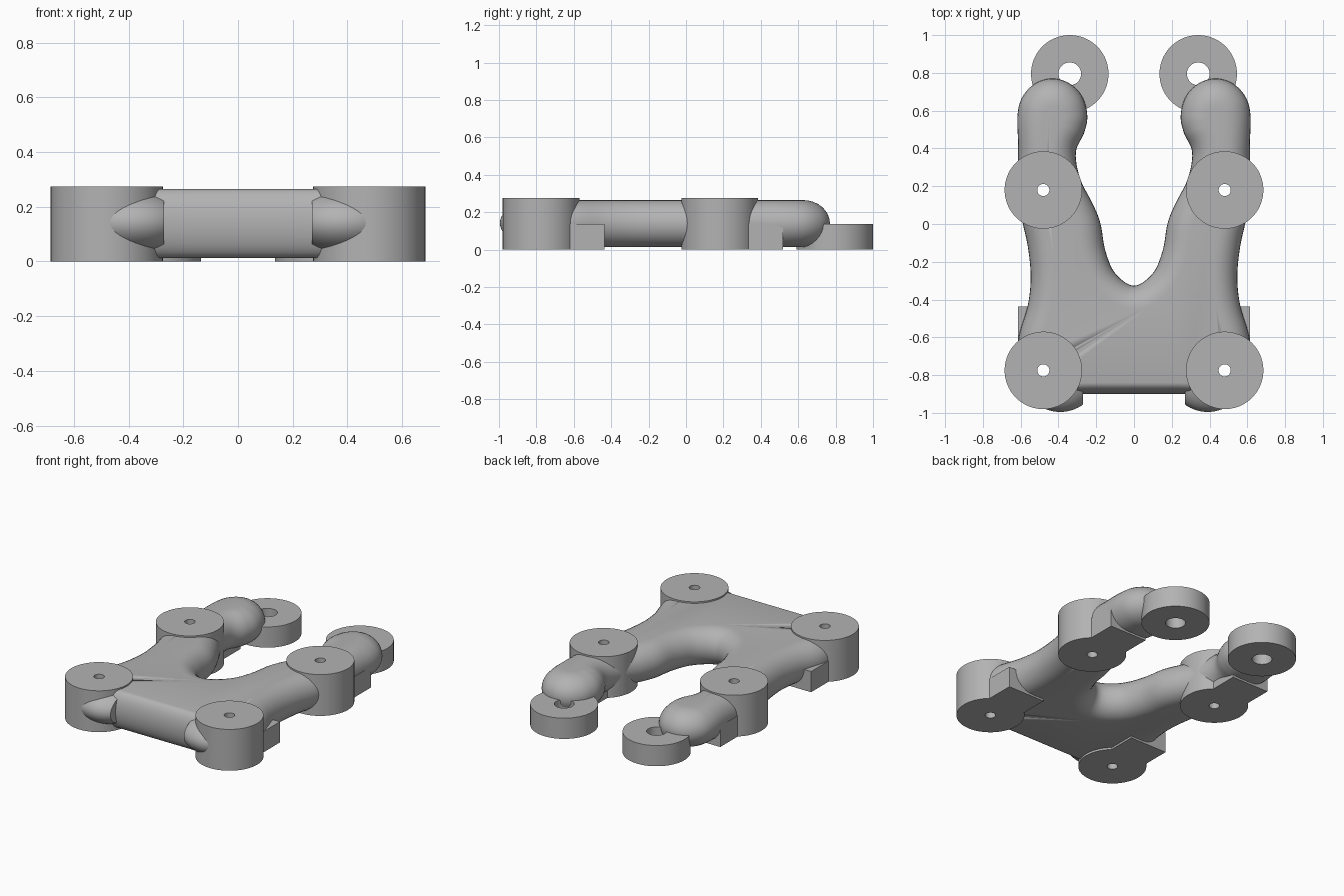
import bpy, bmesh
from math import sin, cos, pi, sqrt
from mathutils import Vector

cube = bpy.data.objects.get("Cube")
if cube:
    bpy.data.objects.remove(cube, do_unlink=True)

grey = bpy.data.materials.new("plain_grey")
grey.use_nodes = True
colour = (0.45, 0.45, 0.45, 1)
grey.diffuse_color = colour
grey.node_tree.nodes["Principled BSDF"].inputs["Base Color"].default_value = colour

POST_R, POST_X, POST_H = 0.205, 0.48, 0.275
POST_YS = {"front": -0.775, "rear": 0.18}


def finish(name, bm, angle=0.6):
    bmesh.ops.recalc_face_normals(bm, faces=bm.faces)
    mesh = bpy.data.meshes.new(name)
    bm.to_mesh(mesh)
    bm.free()
    mesh.materials.append(grey)
    obj = bpy.data.objects.new(name, mesh)
    bpy.context.collection.objects.link(obj)
    bpy.ops.object.select_all(action="DESELECT")
    bpy.context.view_layer.objects.active = obj
    obj.select_set(True)
    bpy.ops.object.shade_smooth_by_angle(angle=angle)
    return obj


def bridge(bm, a, b):
    n = len(a)
    for i in range(n):
        j = (i + 1) % n
        bm.faces.new((a[i], a[j], b[j], b[i]))


def ring_post(name, x, y, radius, hole, height, n=96):
    """Upright disc with a hole through it."""
    bm = bmesh.new()
    rings = [[bm.verts.new((x + r * cos(2 * pi * i / n), y + r * sin(2 * pi * i / n), z))
              for i in range(n)]
             for r, z in ((radius, 0), (radius, height), (hole, height), (hole, 0))]
    for k in range(4):
        bridge(bm, rings[k], rings[(k + 1) % 4])
    return finish(name, bm)


def block(name, x0, x1, y0, y1, z1):
    bm = bmesh.new()
    bmesh.ops.create_cube(bm, size=1)
    for v in bm.verts:
        v.co = ((x0 + x1) / 2 + v.co.x * (x1 - x0),
                (y0 + y1) / 2 + v.co.y * (y1 - y0), (v.co.z + 0.5) * z1)
    return finish(name, bm)


def smooth_loop(pts, steps=6):
    """Closed Catmull-Rom curve through the points."""
    out, n = [], len(pts)
    for i in range(n):
        a, b, c, d = (pts[(i + k) % n] for k in (-1, 0, 1, 2))
        for s in range(steps):
            t = s / steps
            out.append(0.5 * (2 * b + (c - a) * t + (2 * a - 5 * b + 4 * c - d) * t * t
                              + (3 * b - a - 3 * c + d) * t ** 3))
    return out


def rounding(y):
    """Edge rounding: tight at the front wall, full along the arms."""
    t = min(1, max(0, (y + 0.85) / 0.25))
    return 0.06 + 0.065 * t + 0.02 * min(1, max(0, (y - 0.45) / 0.15))


# Body: forked outline with rounded edges
outer = [(0.2, -0.9), (0.38, -0.9), (0.52, -0.87), (0.61, -0.76), (0.61, -0.6),
         (0.562, -0.43), (0.547, -0.28), (0.562, -0.12), (0.6, 0.06), (0.61, 0.22),
         (0.612, 0.4)]
tip = [(0.432 + 0.185 * cos(k * pi / 6), 0.57 + 0.2 * sin(k * pi / 6)) for k in range(7)]
inner = [(0.265, 0.48), (0.308, 0.38), (0.285, 0.24), (0.215, 0.1), (0.177, 0),
         (0.152, -0.14), (0.1, -0.26)]
half = outer + tip + inner
points = half + [(0, -0.327)] + [(-x, y) for x, y in reversed(half)]
loop = smooth_loop([Vector(p) for p in points])

bm = bmesh.new()
layers, count = [], 16
for k in range(count + 1):
    a = -pi / 2 + pi * k / count
    ring = []
    for i, p in enumerate(loop):
        tangent = (loop[(i + 1) % len(loop)] - loop[i - 1]).normalized()
        q = p + Vector((-tangent.y, tangent.x)) * rounding(p.y) * (1 - cos(a))
        ring.append(bm.verts.new((q.x, q.y, 0.139 + 0.126 * sin(a))))
    layers.append(ring)
for lower, upper in zip(layers, layers[1:]):
    bridge(bm, lower, upper)
bm.faces.new(layers[0])
bm.faces.new(layers[-1])
drilled = [finish("forked_body", bm)]

for side, s in (("left", 1), ("right", -1)):
    # Rounded bulge before each front post, cut flat on the inner side
    bm = bmesh.new()
    bmesh.ops.create_uvsphere(bm, u_segments=64, v_segments=32, radius=1)
    for v in bm.verts:
        v.co = (s * 0.39 + 0.2 * v.co.x, -0.8 + 0.195 * v.co.y, 0.142 + 0.118 * v.co.z)
    cut = bmesh.ops.bisect_plane(bm, geom=bm.verts[:] + bm.edges[:] + bm.faces[:],
                                 plane_co=(s * 0.27, 0, 0), plane_no=(-s, 0, 0),
                                 clear_outer=True)
    bmesh.ops.holes_fill(bm, edges=[e for e in cut["geom_cut"]
                                    if isinstance(e, bmesh.types.BMEdge)])
    drilled.append(finish(side + "_front_bulge", bm))

    # Tall posts with a square block behind each
    for place, y in POST_YS.items():
        ring_post(f"{side}_{place}_post", s * POST_X, y, POST_R, 0.032, POST_H)
        xs = sorted((s * 0.345, s * 0.615))
        block(f"{side}_{place}_block", *xs, y + 0.145, y + 0.338, 0.138)

    # Low disc at the arm end
    ring_post(side + "_end_disc", s * 0.34, 0.795, POST_R, 0.06, 0.138)

# Drill the post holes through the body and bulges
bm = bmesh.new()
for s in (1, -1):
    for y in POST_YS.values():
        made = bmesh.ops.create_cone(bm, cap_ends=True, segments=48, radius1=0.033,
                                     radius2=0.033, depth=1)
        bmesh.ops.translate(bm, verts=made["verts"], vec=(s * POST_X, y, 0))
cutter = finish("hole_cutter", bm)
cutter.hide_render = True
for obj in drilled:
    bpy.context.view_layer.objects.active = obj
    mod = obj.modifiers.new("holes", "BOOLEAN")
    mod.object, mod.operation, mod.solver = cutter, "DIFFERENCE", "EXACT"
    with bpy.context.temp_override(object=obj, active_object=obj):
        bpy.ops.object.modifier_apply(modifier=mod.name)
bpy.data.objects.remove(cutter, do_unlink=True)
